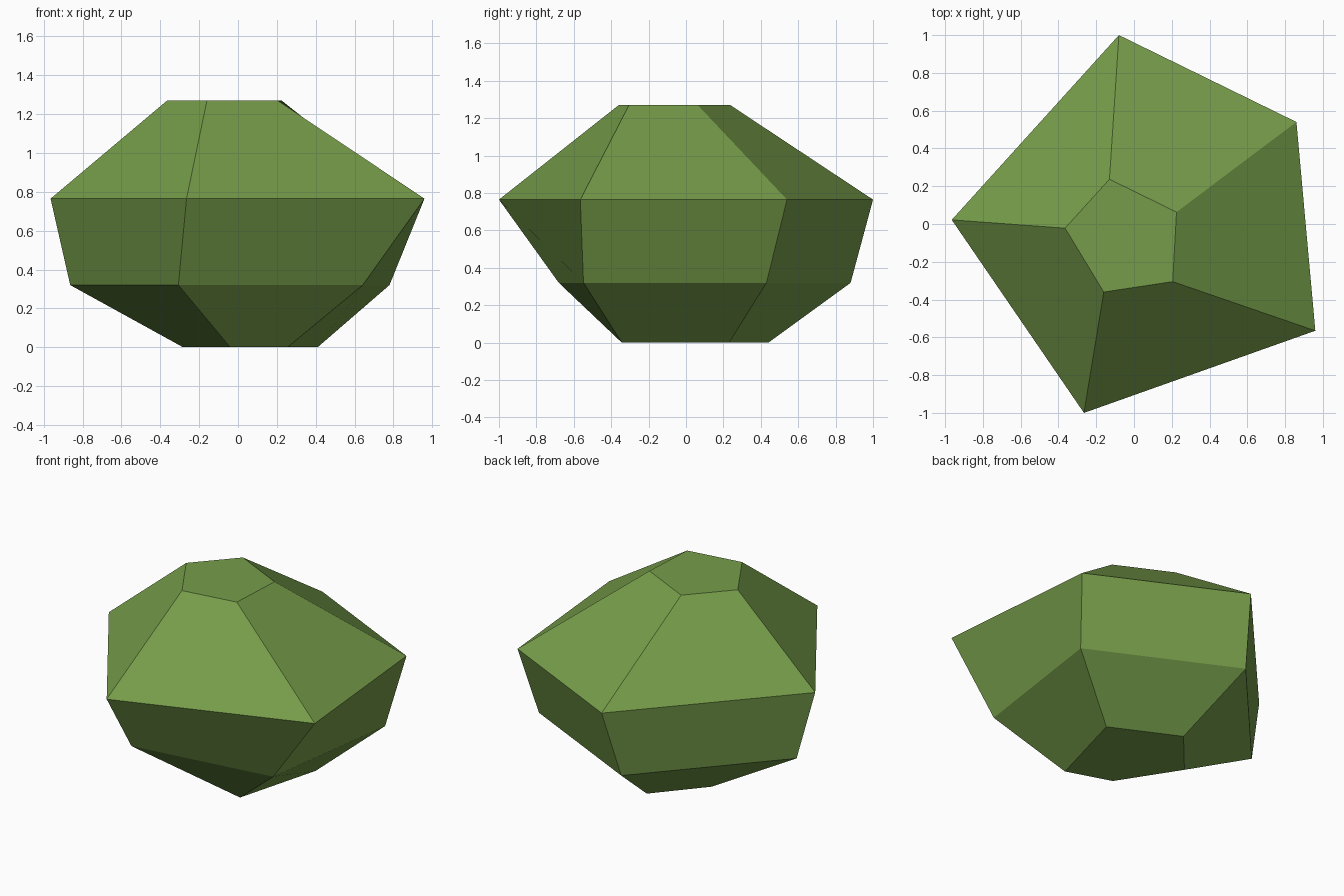
import bpy
import bmesh

if "Cube" in bpy.data.objects:
    bpy.data.objects.remove(bpy.data.objects["Cube"])

# Flat moss-green colour
green = bpy.data.materials.new("moss_green")
green.diffuse_color = (0.18, 0.335, 0.068, 1)
green.use_nodes = True
green.node_tree.nodes["Principled BSDF"].inputs["Base Color"].default_value = green.diffuse_color

# Irregular five-sided rings, bottom to top: height, then (x, y) corners
rings = [
    (0.00, [(-0.02, 0.44), (0.41, 0.23), (0.255, -0.343), (-0.04, -0.245), (-0.283, 0.135)]),
    (0.32, [(-0.14, 0.88), (0.78, 0.43), (0.642, -0.548), (-0.307, -0.68), (-0.864, 0.073)]),
    (0.765, [(-0.08, 1.0), (0.86, 0.54), (0.96, -0.565), (-0.265, -1.0), (-0.965, 0.022)]),
    (1.27, [(-0.13, 0.237), (0.225, 0.063), (0.205, -0.305), (-0.16, -0.36), (-0.365, -0.022)]),
]

bm = bmesh.new()
loops = [[bm.verts.new((x, y, z)) for x, y in pts] for z, pts in rings]

# Sides of the rock
for low, high in zip(loops, loops[1:]):
    for i in range(5):
        j = (i + 1) % 5
        bm.faces.new((low[i], low[j], high[j], high[i]))

# Flat base and top
bm.faces.new(loops[0])
bm.faces.new(loops[-1])
bmesh.ops.recalc_face_normals(bm, faces=bm.faces[:])

mesh = bpy.data.meshes.new("rock")
bm.to_mesh(mesh)
bm.free()
mesh.materials.append(green)
rock = bpy.data.objects.new("rock", mesh)
bpy.context.collection.objects.link(rock)
